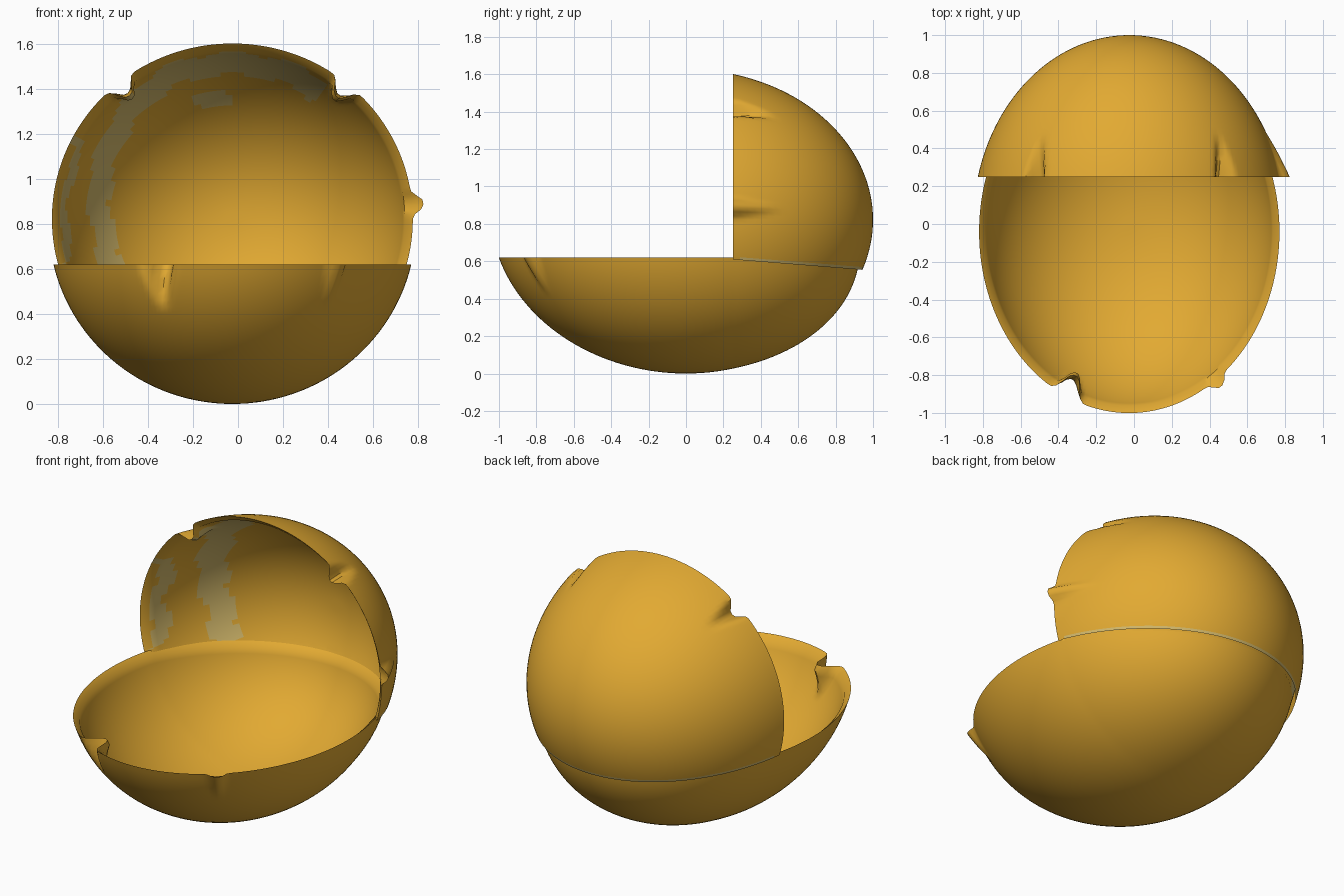
import bpy, bmesh
from math import sin, cos, pi, exp, atan2, acos
from mathutils import Vector

cube = bpy.data.objects.get("Cube")
if cube:
    bpy.data.objects.remove(cube, do_unlink=True)


def material(name, rgb):
    m = bpy.data.materials.new(name)
    m.use_nodes = True
    m.diffuse_color = (*rgb, 1)
    m.node_tree.nodes["Principled BSDF"].inputs["Base Color"].default_value = (*rgb, 1)
    return m


gold = material("golden yellow", (0.76, 0.40, 0.032))
pale = material("pale olive", (0.66, 0.49, 0.15))

SEGMENTS, ROWS, WALL = 240, 32, 0.027
CENTRE_X = -0.025
HINGE_Y, RIM_Z, SLOPE = 0.25, 0.62, 0.08
CAP_Z = 0.822


def radial_push(angle, t, inset, latches):
    """Tapered latch grooves (both skins) and ridges (outer skin), less the wall."""
    total = -inset
    for where, depth, width, start in latches:
        fade = max(0, (t - start) / (1 - start))
        if fade and (depth < 0 or not inset):
            d = (angle - where + pi) % (2 * pi) - pi
            total += depth * fade * exp(-abs(d / (width * (0.4 + 0.6 * fade))) ** 3)
    return total * t


def bowl_point(angle, t, inset, latches):
    a = t * acos(0.225)
    push = radial_push(angle, t, inset, latches)
    x = (0.816 * sin(a) + push) * cos(angle)
    y = (0.985 * sin(a) + push) * sin(angle) - 0.041 * t * t
    z = 0.8 - (0.8 - inset * (1 - t)) * cos(a)
    z -= (SLOPE + 0.01) * t * max(0, y - HINGE_Y)
    return Vector((x + CENTRE_X, y, z))


def cap_point(angle, t, inset, latches):
    a = t * acos(HINGE_Y)
    push = radial_push(angle, t, inset, latches)
    x = (0.828 * sin(a) + push) * cos(angle)
    z = (0.805 * sin(a) + push) * sin(angle)
    return Vector((x + CENTRE_X, cos(a) - inset * (1 - t), CAP_Z + z))


def shell(point, latches):
    """Double-walled dome: outer skin from pole to rim, bevelled lip, inner skin."""
    bm = bmesh.new()
    steps = [(i / ROWS, 0) for i in range(ROWS + 1)]
    steps += [(i / ROWS, WALL) for i in range(ROWS - 1, -1, -1)]
    rings = [[bm.verts.new(point(2 * pi * s / SEGMENTS, t, inset, latches))
              for s in range(SEGMENTS)] for t, inset in steps]
    for a, b in zip(rings, rings[1:]):
        for s in range(SEGMENTS):
            n = (s + 1) % SEGMENTS
            bm.faces.new((a[s], a[n], b[n], b[s]))
    bmesh.ops.remove_doubles(bm, verts=bm.verts, dist=0.0005)
    bmesh.ops.recalc_face_normals(bm, faces=bm.faces)
    return bm


def finish(bm, name):
    mesh = bpy.data.meshes.new(name)
    bm.to_mesh(mesh)
    bm.free()
    ob = bpy.data.objects.new(name, mesh)
    bpy.context.collection.objects.link(ob)
    mesh.materials.append(gold)
    mesh.materials.append(pale)
    bpy.ops.object.select_all(action="DESELECT")
    ob.select_set(True)
    bpy.context.view_layer.objects.active = ob
    bpy.ops.object.shade_smooth_by_angle(angle=0.7)


# Lower bowl with one groove and one ridge at the front
bowl_latches = [(atan2(-0.91, -0.42), -0.12, 0.075, 0.81),
                (atan2(-0.815, 0.58), 0.045, 0.05, 0.81)]
finish(shell(bowl_point, bowl_latches), "bowl")

# Upright back cap with two upper grooves and a side ridge
cap_latches = [(atan2(0.58, 0.48), -0.075, 0.06, 0.83),
               (atan2(0.58, -0.47), -0.075, 0.06, 0.83),
               (atan2(0.07, 0.82), 0.05, 0.05, 0.80)]
bm = shell(cap_point, cap_latches)
slope = Vector((0, SLOPE, 1)).normalized()
seam = Vector((0, HINGE_Y, RIM_Z - 0.01))
strip_top = seam + Vector((0, 0, 0.015))
for spot, trim in ((seam, True), (strip_top, False)):
    bmesh.ops.bisect_plane(bm, geom=bm.verts[:] + bm.edges[:] + bm.faces[:],
                           plane_co=spot, plane_no=slope, clear_inner=trim)


def worn(rel):
    """Worn patches inside: a curved band, a thin band by the rim and a spot."""
    r = (rel.x ** 2 + rel.z ** 2) ** 0.5
    angle = atan2(rel.z, rel.x) % (2 * pi)
    ripple = 0.012 * sin(17 * angle)
    middle = 0.69 - 0.12 * min(1, max(0, (angle - 2) / 1.3))
    band = 0.95 < angle < 3.6 and abs(r - middle - ripple) < 0.05
    rim_band = 2.65 < angle < 3.4 and abs(r - 0.75 - ripple) < 0.02
    spot = ((rel.x + 0.09) / 0.09) ** 2 + ((rel.z - 0.53) / 0.04) ** 2 < 1
    return band or rim_band or spot


# Pale seam strip outside and worn pale patches inside
for f in bm.faces:
    c = f.calc_center_median()
    rel = c - Vector((CENTRE_X, 0, CAP_Z))
    if f.normal.dot(rel) < 0:
        f.material_index = int(worn(rel))
    elif (c - strip_top).dot(slope) < 0 and c.y > HINGE_Y + 0.04:
        f.material_index = 1
finish(bm, "back_cap")
